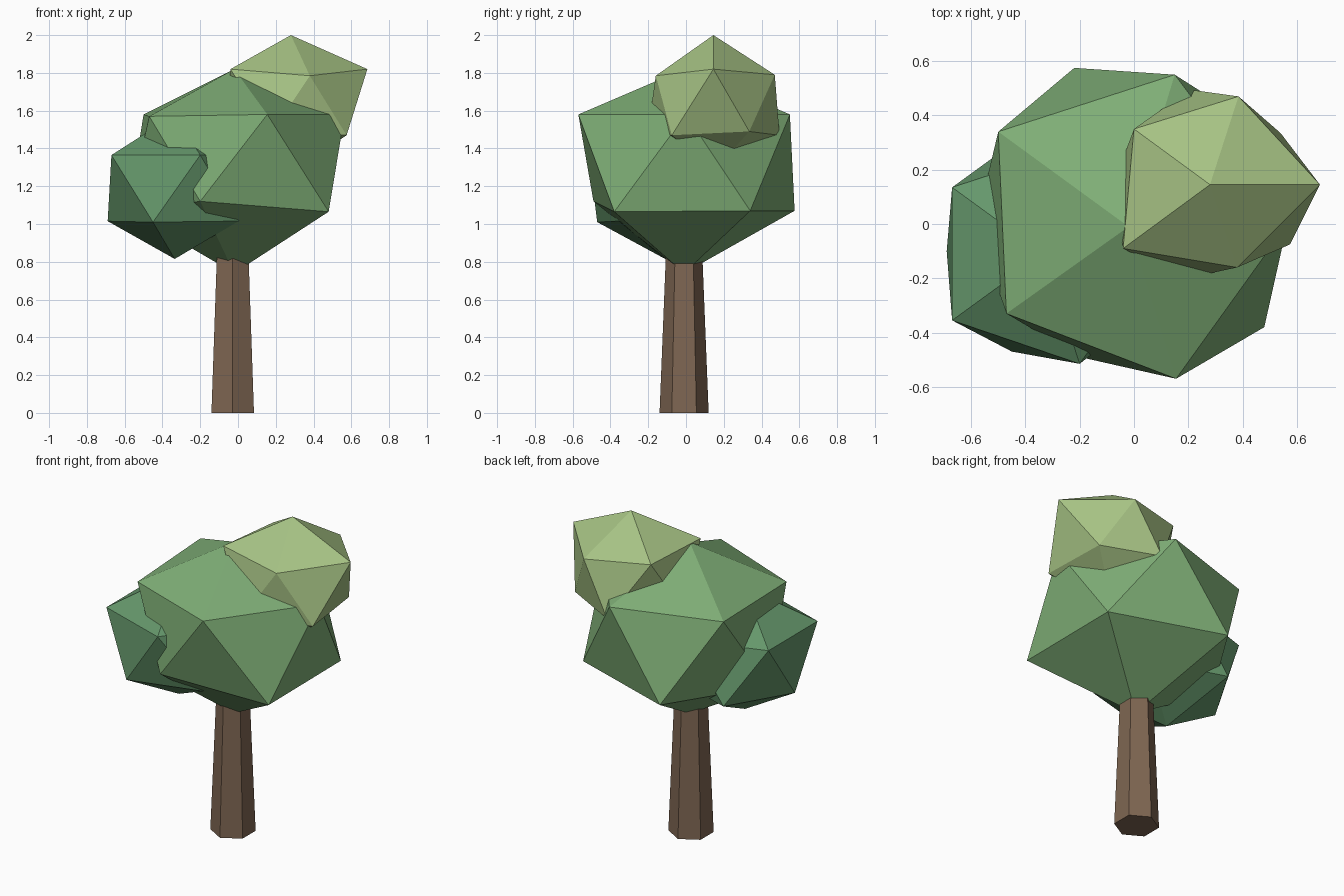
import bpy, bmesh
from mathutils import Vector, Matrix


def finish(bm, name, color):
    mesh = bpy.data.meshes.new(name)
    bm.to_mesh(mesh)
    bm.free()
    mat = bpy.data.materials.new(name + "_colour")
    mat.diffuse_color = (*color, 1)
    mesh.materials.append(mat)
    bpy.context.collection.objects.link(bpy.data.objects.new(name, mesh))


def clump(name, centre, radius, height, color, corners):
    """Squashed icosahedron; the nearest corner snaps to each given point."""
    bm = bmesh.new()
    bmesh.ops.create_icosphere(bm, subdivisions=1, radius=1)
    bmesh.ops.scale(bm, vec=(radius, radius, height), verts=bm.verts)
    bmesh.ops.translate(bm, vec=centre, verts=bm.verts)
    for p in map(Vector, corners):
        min(bm.verts, key=lambda v: (v.co - p).length).co = p
    finish(bm, name, color)


# Six-sided tapering trunk, running up into the crown
bm = bmesh.new()
bmesh.ops.create_cone(bm, cap_ends=True, segments=6, radius1=0.13, radius2=0.094,
                      depth=0.9, matrix=Matrix.Translation((-0.028, -0.01, 0.45)))
finish(bm, "trunk", (0.21, 0.133, 0.084))

# Large middle foliage
clump("main_foliage", (0, 0, 1.325), 0.65, 0.575, (0.21, 0.42, 0.18), [
    (-0.02, -0.01, 1.82), (-0.50, 0.34, 1.58), (-0.47, -0.33, 1.57),
    (0.155, -0.57, 1.58), (0.15, 0.55, 1.58), (0.565, 0, 1.58),
    (0.48, -0.38, 1.065), (0.48, 0.34, 1.07), (-0.22, 0.575, 1.07),
    (-0.20, -0.49, 1.12), (-0.02, -0.01, 0.74)])

# Small low foliage on the left
clump("low_foliage", (-0.333, -0.11, 1.19), 0.466, 0.39, (0.13, 0.31, 0.147), [
    (-0.67, 0.135, 1.365), (-0.67, -0.355, 1.365), (-0.20, -0.515, 1.365),
    (-0.69, -0.10, 1.015), (-0.45, -0.47, 1.01), (-0.335, -0.11, 0.815)])

# Small bright foliage on the upper right
clump("top_foliage", (0.29, 0.145, 1.64), 0.41, 0.363, (0.38, 0.54, 0.23), [
    (0.28, 0.145, 2.0), (0.685, 0.145, 1.82), (0.385, 0.47, 1.79),
    (0, 0.35, 1.81), (-0.04, -0.09, 1.82), (0.38, -0.16, 1.785),
    (0.575, -0.075, 1.47), (0.54, 0.335, 1.49), (0.205, 0.495, 1.47)])
